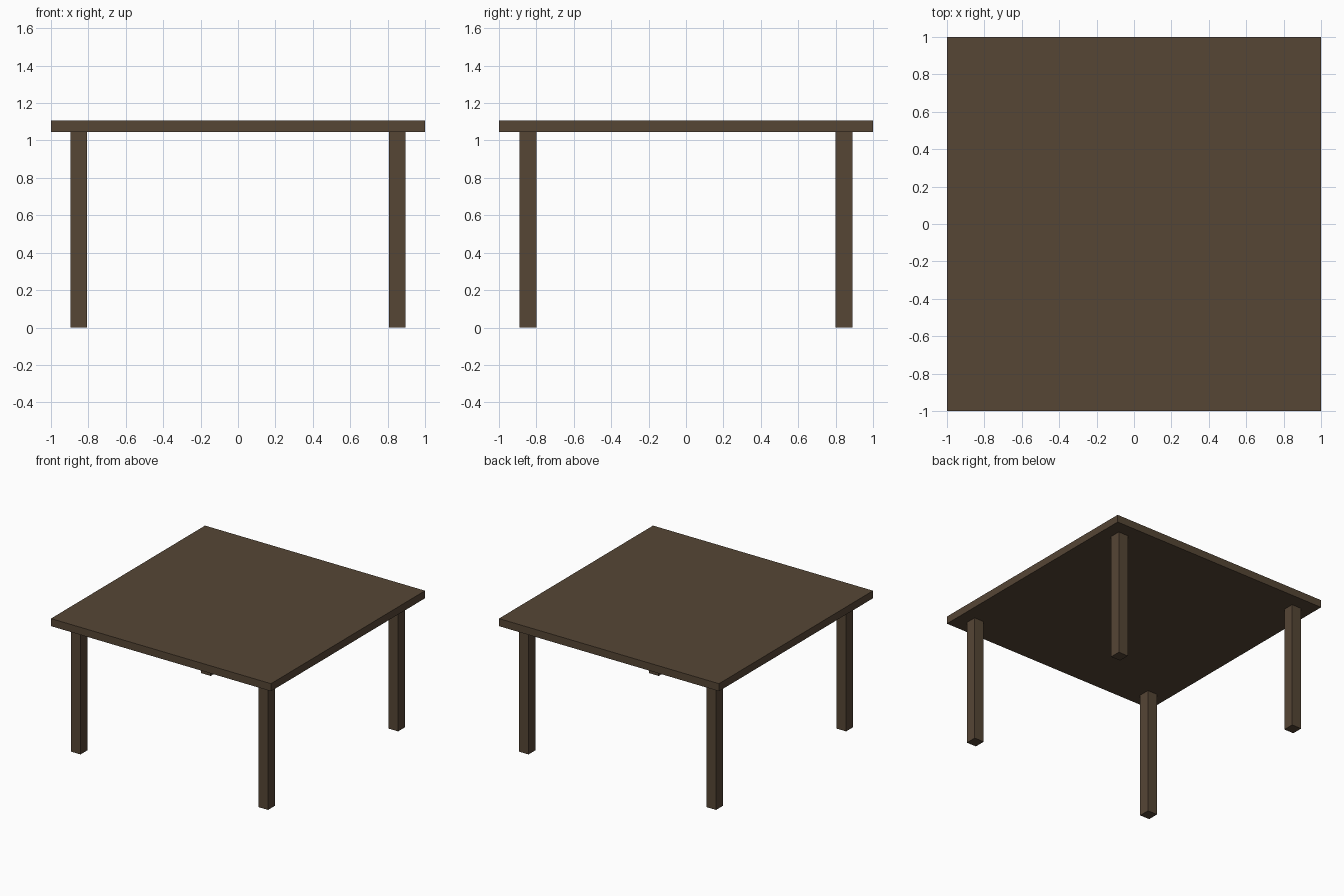
import bpy

if "Cube" in bpy.data.objects:
    bpy.data.objects.remove(bpy.data.objects["Cube"])

wood = bpy.data.materials.new("dark brown wood")
wood.diffuse_color = (0.093, 0.061, 0.036, 1)
wood.use_nodes = True
wood.node_tree.nodes["Principled BSDF"].inputs["Base Color"].default_value = wood.diffuse_color


def box(name, lo, hi):
    """Axis-aligned box between two corners."""
    centre = [(a + b) / 2 for a, b in zip(lo, hi)]
    bpy.ops.mesh.primitive_cube_add(size=1, location=centre)
    ob = bpy.context.object
    ob.name = name
    ob.scale = [b - a for a, b in zip(lo, hi)]
    bpy.ops.object.transform_apply(location=False, rotation=False, scale=True)
    ob.data.materials.append(wood)
    return ob


UNDERSIDE, TOP = 1.045, 1.107

# Square table top
box("table_top", (-1, -1, UNDERSIDE), (1, 1, TOP))

# Four square legs set in from the corners
for side, sx in (("left", -1), ("right", 1)):
    for end, sy in (("front", -1), ("back", 1)):
        xs = sorted((sx * 0.808, sx * 0.896))
        ys = sorted((sy * 0.799, sy * 0.890))
        box(f"{end}_{side}_leg", (xs[0], ys[0], 0), (xs[1], ys[1], UNDERSIDE))
